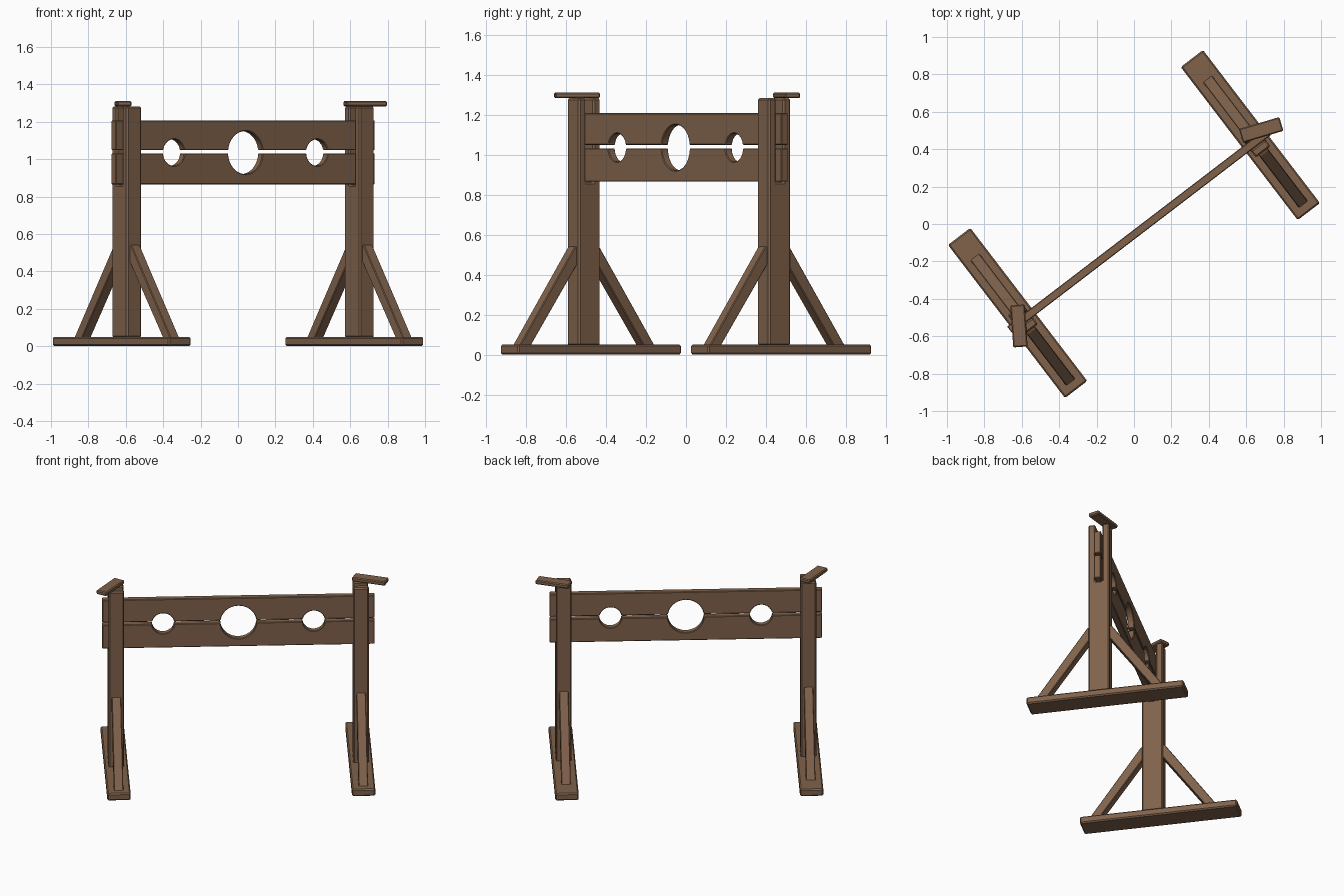
import bpy, bmesh, math
from mathutils import Matrix, Vector

if "Cube" in bpy.data.objects:
    bpy.data.objects.remove(bpy.data.objects["Cube"])

# one brown timber colour
wood = bpy.data.materials.new("brown_timber")
wood.diffuse_color = (0.215, 0.122, 0.070, 1)
wood.use_nodes = True
wood.node_tree.nodes["Principled BSDF"].inputs["Base Color"].default_value = wood.diffuse_color

# the whole frame is turned on the ground: u runs along the boards, v along the feet
TURN = Matrix.Rotation(math.radians(37.4), 4, 'Z')
POST_U, FRAME_V = 0.783, -0.045


def prism(name, points, vec_a, vec_b, start, depth_vec, bevel=0.006, world=TURN):
    """Extrude a flat profile given in the (vec_a, vec_b) plane."""
    a, b, s, d = map(Vector, (vec_a, vec_b, start, depth_vec))
    bm = bmesh.new()
    face = bm.faces.new([bm.verts.new(s + a * p + b * q) for p, q in points])
    ext = bmesh.ops.extrude_face_region(bm, geom=[face])
    bmesh.ops.translate(bm, vec=d, verts=[g for g in ext["geom"] if isinstance(g, bmesh.types.BMVert)])
    bmesh.ops.recalc_face_normals(bm, faces=bm.faces)
    bm.transform(world)
    me = bpy.data.meshes.new(name)
    bm.to_mesh(me)
    bm.free()
    me.materials.append(wood)
    ob = bpy.data.objects.new(name, me)
    bpy.context.collection.objects.link(ob)
    if bevel:
        m = ob.modifiers.new("edge_bevel", 'BEVEL')
        m.width, m.segments, m.limit_method = bevel, 1, 'ANGLE'
        m.angle_limit = math.radians(50)
    return ob


def box(name, size, centre, world=TURN, bevel=0.006):
    x, y, z = (s / 2 for s in size)
    rect = [(-x, -y), (x, -y), (x, y), (-x, y)]
    base = (centre[0], centre[1], centre[2] - z)
    return prism(name, rect, (1, 0, 0), (0, 1, 0), base, (0, 0, 2 * z), bevel, world)


U, V, Z = (1, 0, 0), (0, 1, 0), (0, 0, 1)

for side, label in ((-1, "left"), (1, "right")):
    u = side * POST_U
    # foot beam
    box(label + "_foot", (0.15, 1.03, 0.05), (u, 0, 0.025), bevel=0.008)
    # post with an open slot at the top for the boards
    w, g, top, slot = 0.068, 0.023, 1.282, 0.862
    outline = [(-w, 0.045), (w, 0.045), (w, top), (g, top),
               (g, slot), (-g, slot), (-g, top), (-w, top)]
    prism(label + "_post", outline, V, Z, (u - 0.05, FRAME_V, 0), (0.10, 0, 0), 0.008)
    # sloping braces on both sides of the post
    for k, end in ((-1, "front"), (1, "back")):
        brace = [(k * 0.06, 0.545), (k * 0.08, 0.535), (k * 0.425, 0.045),
                 (k * 0.355, 0.045), (k * 0.06, 0.455)]
        prism(f"{label}_{end}_brace", brace, V, Z, (u - 0.03, FRAME_V, 0), (0.06, 0, 0), 0.004)

# swivelling latch plates on the post tops
for label, centre, angle in (("left", (-0.615, -0.545), -86), ("right", (0.68, 0.503), 16.5)):
    place = Matrix.Translation((*centre, 1.296)) @ Matrix.Rotation(math.radians(angle), 4, 'Z')
    box(label + "_latch", (0.225, 0.077, 0.028), (0, 0, 0), place)

# boards with half-round neck and wrist openings
HOLE_Z, HALF = 1.035, 0.872
HOLES = ((-0.482, 0.071), (0, 0.115), (0.482, 0.071))


def board(name, inner, outer):
    pts = [(-HALF, outer), (-HALF, inner)]
    sign = 1 if outer > inner else -1
    for u, r in HOLES:
        start = math.asin((inner - HOLE_Z) * sign / r)
        for i in range(21):
            t = math.pi - start - (math.pi - 2 * start) * i / 20
            pts.append((u + r * math.cos(t), HOLE_Z + sign * r * math.sin(t)))
    pts += [(HALF, inner), (HALF, outer)]
    prism(name, pts, U, Z, (0, FRAME_V - 0.0215, 0), (0, 0.043, 0), 0.004)


board("upper_board", 1.048, 1.207)
board("lower_board", 1.031, 0.865)
